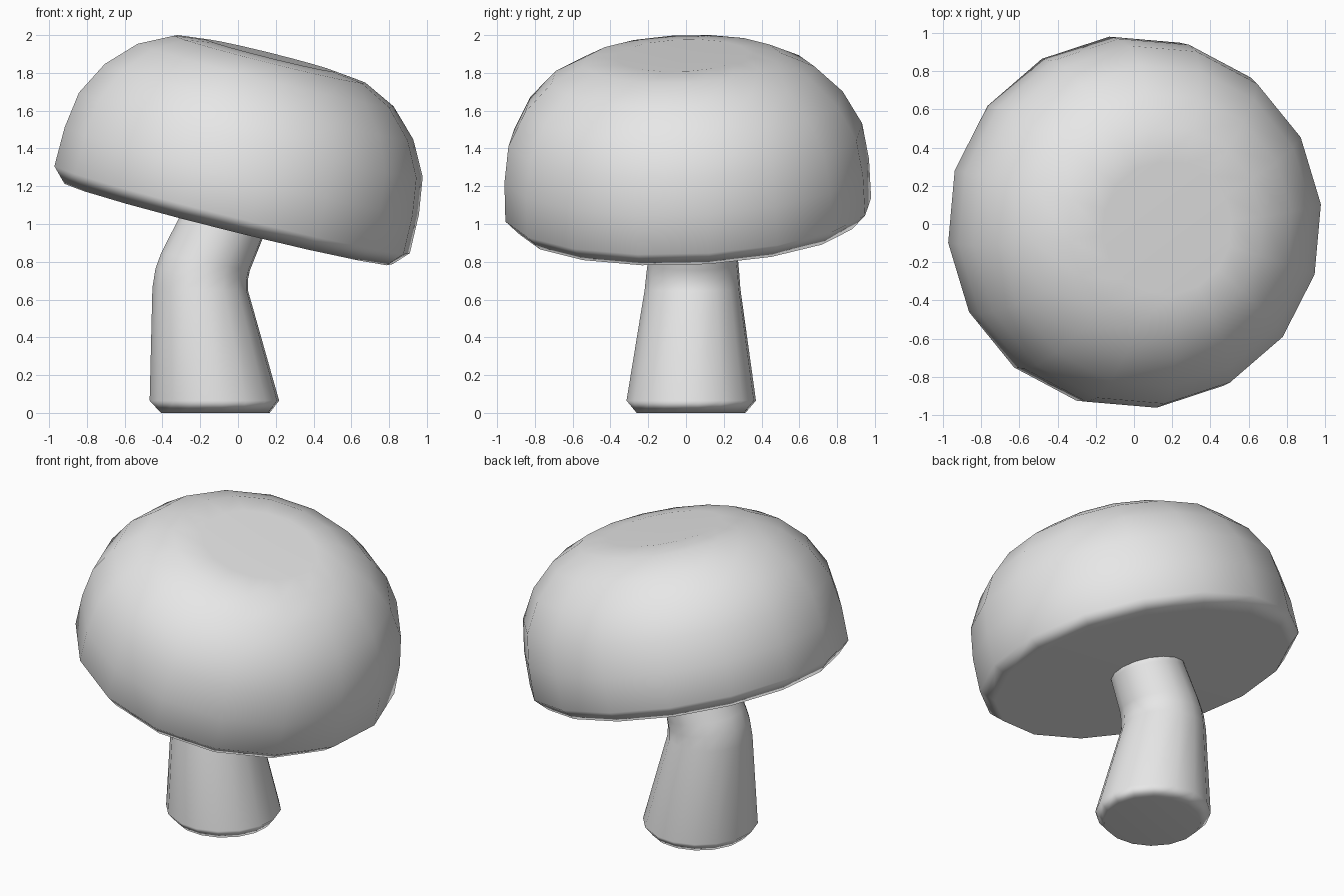
import bpy
import bmesh
import math
from mathutils import Matrix, Vector

cube = bpy.data.objects.get("Cube")
if cube:
    bpy.data.objects.remove(cube, do_unlink=True)

SIDES = 16
TURN = math.radians(6.5)

grey = bpy.data.materials.new("plain_grey")
grey.use_nodes = True
grey.diffuse_color = (0.8, 0.8, 0.8, 1)
grey.node_tree.nodes["Principled BSDF"].inputs["Base Color"].default_value = (0.8, 0.8, 0.8, 1)


def loft(name, rings, sides, close_top):
    """Skin a stack of (centre, radius, tilt in degrees) rings, closed at both ends."""
    bm = bmesh.new()
    loops = []
    for centre, radius, tilt in rings:
        place = Matrix.Translation(centre) @ Matrix.Rotation(math.radians(tilt), 4, "Y")
        angles = [TURN + 2 * math.pi * i / sides for i in range(sides)]
        loops.append([bm.verts.new(place @ Vector((radius * math.cos(a), radius * math.sin(a), 0)))
                      for a in angles])
    for low, high in zip(loops, loops[1:]):
        for i in range(sides):
            j = (i + 1) % sides
            bm.faces.new((low[i], low[j], high[j], high[i]))
    bm.faces.new(list(reversed(loops[0])))
    if close_top is None:
        bm.faces.new(loops[-1])
    else:
        tip = bm.verts.new(close_top)
        for i in range(sides):
            bm.faces.new((loops[-1][i], loops[-1][(i + 1) % sides], tip))
    for face in bm.faces:
        face.smooth = True
    mesh = bpy.data.meshes.new(name)
    bm.to_mesh(mesh)
    bm.free()
    mesh.materials.append(grey)
    obj = bpy.data.objects.new(name, mesh)
    bpy.context.collection.objects.link(obj)
    # Keeps the big flat ends even while the rims stay soft
    obj.modifiers.new("even_shading", "WEIGHTED_NORMAL")
    return obj


# Tilted cap: flat underside, bevelled rim, rounded dome with a shallow dimple
cap_profile = [(0.90, 0), (0.975, 0.078), (0.972, 0.29), (0.943, 0.487),
               (0.846, 0.668), (0.702, 0.813), (0.525, 0.90), (0.35, 0.92)]
cap = loft("mushroom_cap", [(Vector((0, 0, h)), r, 0) for r, h in cap_profile],
           SIDES, Vector((0, 0, 0.885)))
cap.location = (-0.05, 0.015, 1.0)
cap.rotation_euler = (math.radians(2.2), math.radians(14), 0)

# Stem: bevelled foot, tapering up to a bend that leans into the cap
stem_rings = [(-0.12, 0.0, 0.29, 0), (-0.125, 0.065, 0.345, 0),
              (-0.20, 0.655, 0.255, 2), (-0.192, 0.735, 0.248, 7),
              (-0.172, 0.80, 0.241, 11), (-0.085, 0.99, 0.228, 15),
              (-0.04, 1.10, 0.22, 15)]
loft("mushroom_stem", [(Vector((x, 0.027 + 0.012 * z, z)), r, t) for x, z, r, t in stem_rings],
     SIDES, None)
